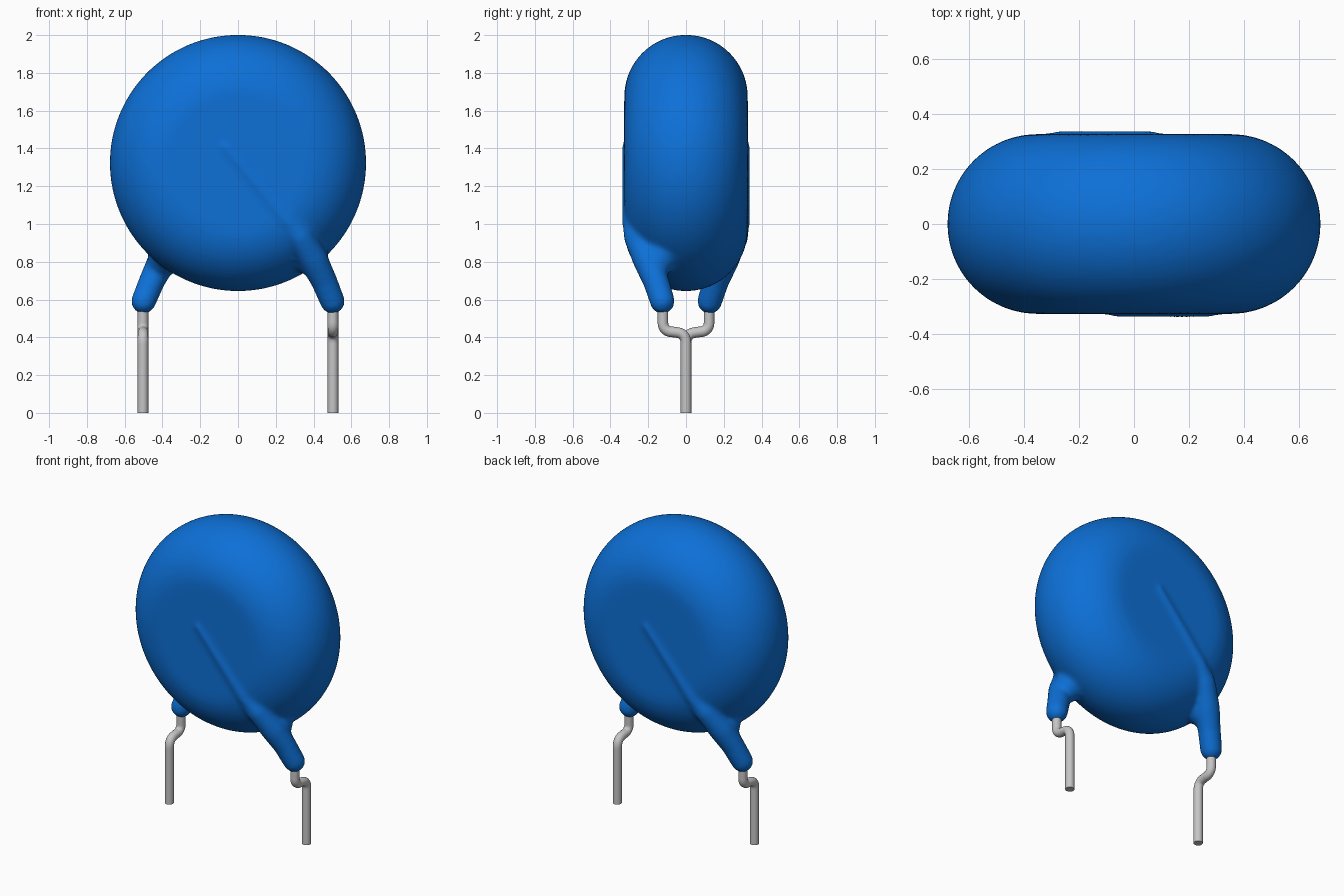
import bpy, bmesh, math
from mathutils import Vector

cube = bpy.data.objects.get("Cube")
if cube:
    bpy.data.objects.remove(cube, do_unlink=True)


def material(name, rgb):
    m = bpy.data.materials.new(name)
    m.use_nodes = True
    m.diffuse_color = (*rgb, 1)
    m.node_tree.nodes["Principled BSDF"].inputs["Base Color"].default_value = (*rgb, 1)
    return m


BLUE = material("blue coating", (0.004, 0.162, 0.68))
METAL = material("tinned metal", (0.56, 0.56, 0.56))

RADIUS, HALF, CENTRE = 0.679, 0.327, 1.323


def add_disc(bm):
    """Round-edged disc, lathed about the y axis."""
    flat = RADIUS - HALF
    pts = [(0, -HALF)]
    for i in range(25):
        a = -math.pi / 2 + math.pi * i / 24
        pts.append((flat + HALF * math.cos(a), HALF * math.sin(a)))
    pts.append((0, HALF))
    verts = [bm.verts.new((x, y, CENTRE)) for x, y in pts]
    edges = [bm.edges.new(pair) for pair in zip(verts, verts[1:])]
    bmesh.ops.spin(bm, geom=verts + edges, cent=(0, 0, CENTRE), axis=(0, 1, 0),
                   angle=math.tau, steps=96, use_duplicate=False)
    bmesh.ops.remove_doubles(bm, verts=bm.verts[:], dist=1e-4)


# Unit sphere directions shared by all the capsules
ball = bmesh.new()
bmesh.ops.create_icosphere(ball, subdivisions=3, radius=1)
DIRECTIONS = [v.co.copy() for v in ball.verts]
ball.free()


def add_link(bm, a, b):
    """Tapered capsule between two (x, y, z, radius) points."""
    verts = [bm.verts.new(Vector(end[:3]) + d * end[3])
             for end in (a, b) for d in DIRECTIONS]
    bmesh.ops.convex_hull(bm, input=verts)
    inner = [v for v in verts if v.is_valid and not v.link_faces]
    bmesh.ops.delete(bm, geom=inner, context="VERTS")


# Coating over each lead: fat sleeve tapering into a thin ridge on the face
sleeve = [(0.50, -0.125, 0.590, 0.067), (0.455, -0.16, 0.70, 0.070),
          (0.40, -0.205, 0.81, 0.078), (0.33, -0.258, 0.93, 0.072),
          (0.25, -0.284, 1.03, 0.056), (0.10, -0.309, 1.21, 0.032),
          (-0.07, -0.317, 1.41, 0.022)]
# Webbing that fills the joint between sleeve and disc
web = [(0.385, -0.14, 0.82, 0.095), (0.30, -0.12, 0.95, 0.14)]

bm = bmesh.new()
add_disc(bm)
for s in (1, -1):
    for path in (sleeve, web):
        pts = [(s * x, s * y, z, r) for x, y, z, r in path]
        for a, b in zip(pts, pts[1:]):
            add_link(bm, a, b)
bmesh.ops.recalc_face_normals(bm, faces=bm.faces[:])
mesh = bpy.data.meshes.new("coated_disc")
bm.to_mesh(mesh)
bm.free()
mesh.materials.append(BLUE)
body = bpy.data.objects.new("coated_disc", mesh)
bpy.context.collection.objects.link(body)

# Fuse the shapes and soften the joints
fuse = body.modifiers.new("fuse", "REMESH")
fuse.mode = "VOXEL"
fuse.voxel_size = 0.014
fuse.use_smooth_shade = True
soften = body.modifiers.new("soften", "SMOOTH")
soften.factor = 0.5
soften.iterations = 12

# Kinked wire leads, one in front and one behind
kink = [(-0.122, 0.58), (-0.122, 0.50), (-0.122, 0.455), (-0.095, 0.43),
        (-0.06, 0.428), (-0.02, 0.42), (0, 0.39), (0, 0.34), (0, 0.30), (0, 0)]
for s, name in ((1, "front_lead"), (-1, "back_lead")):
    curve = bpy.data.curves.new(name, "CURVE")
    curve.dimensions = "3D"
    curve.bevel_depth = 0.028
    curve.bevel_resolution = 6
    curve.use_fill_caps = True
    spline = curve.splines.new("NURBS")
    spline.points.add(len(kink) - 1)
    for p, (y, z) in zip(spline.points, kink):
        p.co = (s * 0.503, s * y, z, 1)
    spline.order_u = 3
    spline.use_endpoint_u = True
    spline.resolution_u = 6
    curve.materials.append(METAL)
    lead = bpy.data.objects.new(name, curve)
    bpy.context.collection.objects.link(lead)
    bpy.ops.object.select_all(action="DESELECT")
    lead.select_set(True)
    bpy.context.view_layer.objects.active = lead
    bpy.ops.object.convert(target="MESH")
    bpy.ops.object.shade_smooth_by_angle(angle=math.radians(40))
